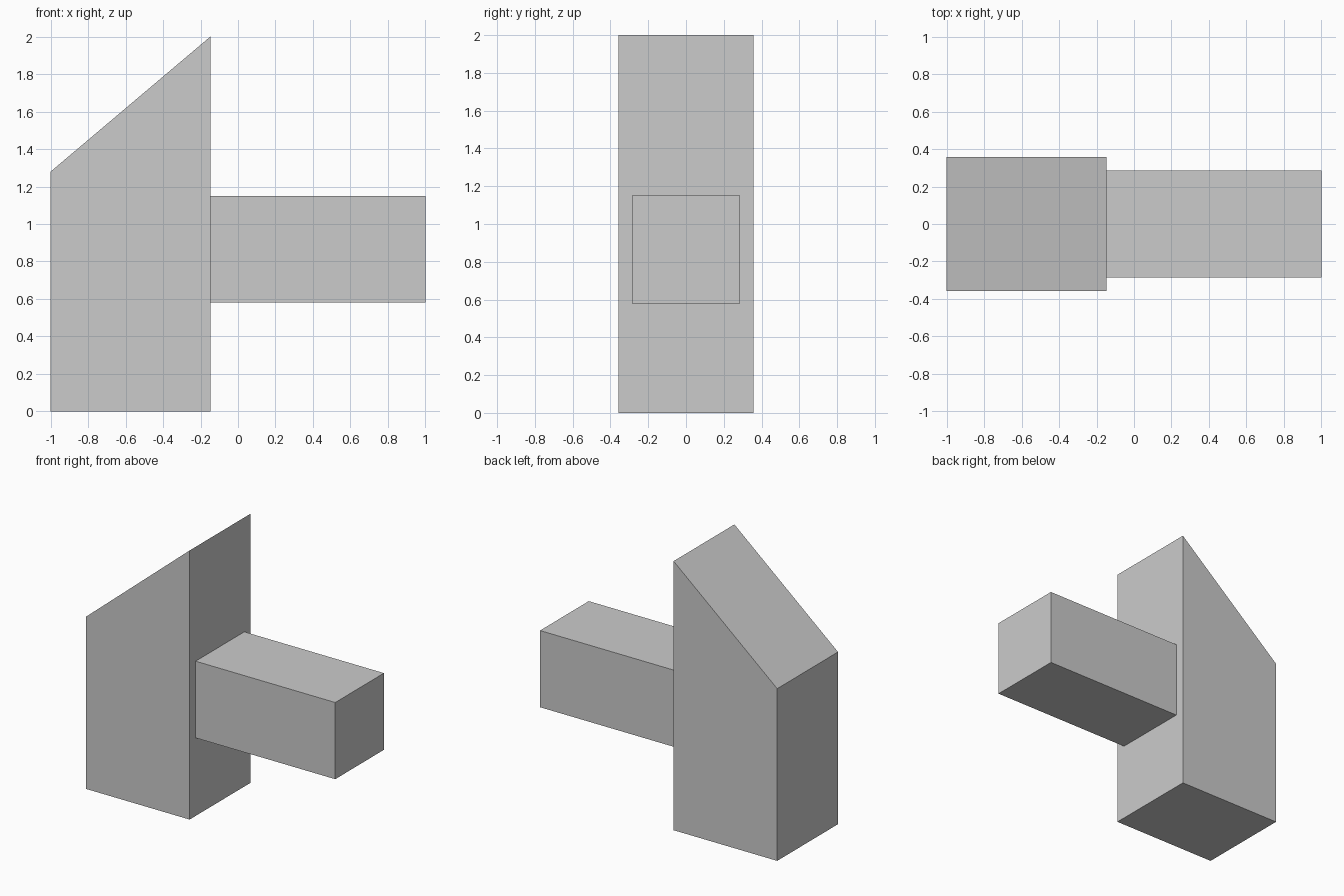
import bpy
import bmesh

if "Cube" in bpy.data.objects:
    bpy.data.objects.remove(bpy.data.objects["Cube"])


def extrude_profile(name, profile, half_depth):
    """Extrude an x/z outline symmetrically along y."""
    bm = bmesh.new()
    face = bm.faces.new([bm.verts.new((x, -half_depth, z)) for x, z in profile])
    result = bmesh.ops.extrude_face_region(bm, geom=[face])
    moved = [v for v in result["geom"] if isinstance(v, bmesh.types.BMVert)]
    bmesh.ops.translate(bm, verts=moved, vec=(0, 2 * half_depth, 0))
    bmesh.ops.recalc_face_normals(bm, faces=bm.faces)
    mesh = bpy.data.meshes.new(name)
    bm.to_mesh(mesh)
    bm.free()
    obj = bpy.data.objects.new(name, mesh)
    bpy.context.collection.objects.link(obj)
    return obj


# Upright block with a slanted top
extrude_profile("slanted_post", [(-1, 0), (-0.148, 0), (-0.148, 2), (-1, 1.28)], 0.357)

# Square bar butted against the post
extrude_profile("side_bar", [(-0.148, 0.58), (1, 0.58), (1, 1.15), (-0.148, 1.15)], 0.286)
